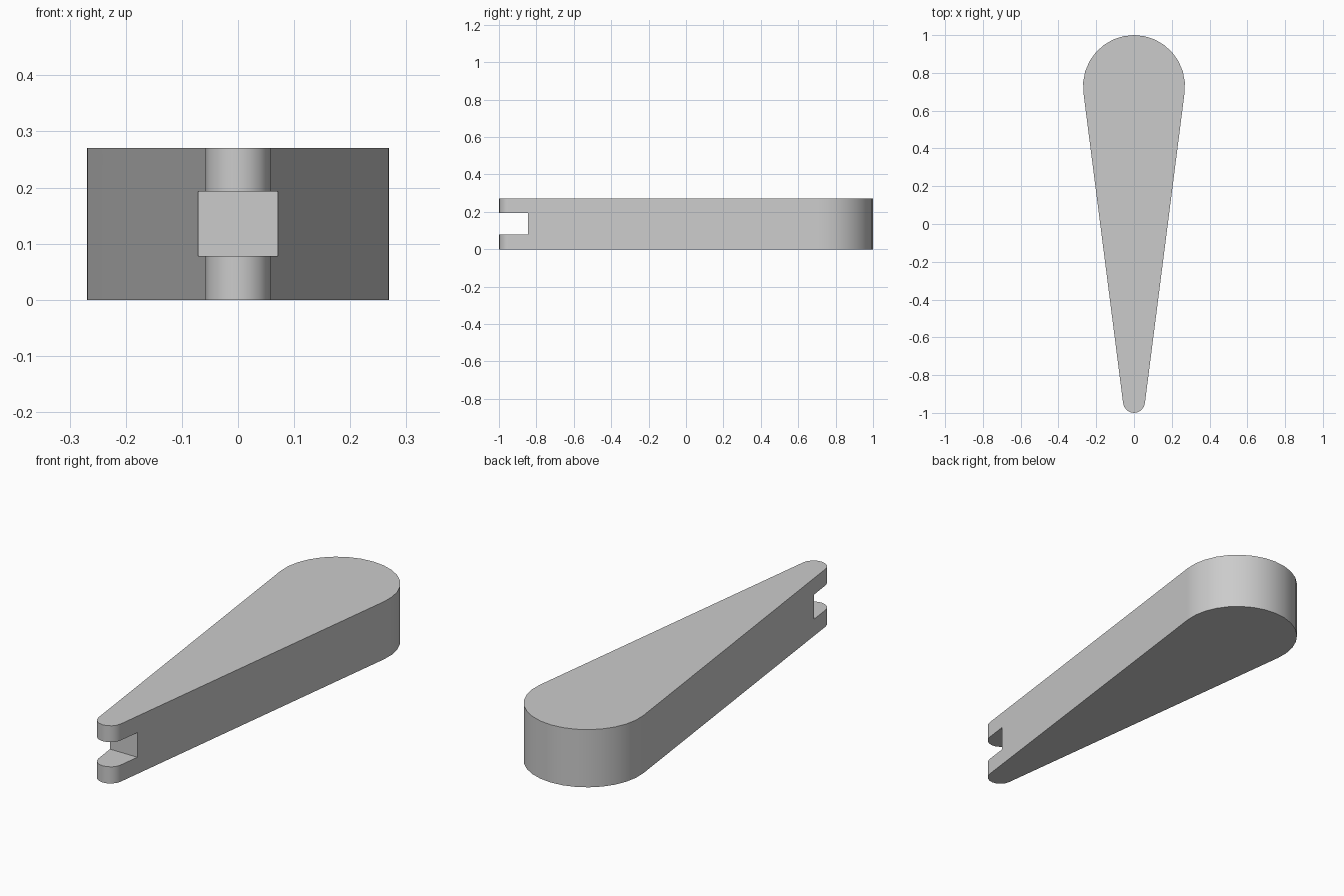
import bpy
import bmesh
from math import asin, cos, sin, pi

cube = bpy.data.objects.get("Cube")
if cube:
    bpy.data.objects.remove(cube, do_unlink=True)

HEIGHT = 0.27
BIG_R, TIP_R = 0.27, 0.058
BIG_Y, TIP_Y = 1 - BIG_R, TIP_R - 1
NOTCH_LOW, NOTCH_HIGH, NOTCH_BACK = 0.078, 0.193, -0.845

grey = bpy.data.materials.new("plain_grey")
grey.use_nodes = True
colour = (0.6, 0.6, 0.6, 1)
grey.diffuse_color = colour
grey.node_tree.nodes["Principled BSDF"].inputs["Base Color"].default_value = colour


def arc(radius, centre_y, start, end, steps):
    angles = [start + (end - start) * i / steps for i in range(steps + 1)]
    return [(radius * cos(a), centre_y + radius * sin(a)) for a in angles]


def add_object(name, bm):
    mesh = bpy.data.meshes.new(name)
    bm.to_mesh(mesh)
    bm.free()
    obj = bpy.data.objects.new(name, mesh)
    bpy.context.collection.objects.link(obj)
    mesh.materials.append(grey)
    return obj


# Tapered arm: two round ends joined by their common tangents
lean = asin((BIG_R - TIP_R) / (BIG_Y - TIP_Y))
outline = arc(BIG_R, BIG_Y, -lean, pi + lean, 16)
outline += arc(TIP_R, TIP_Y, pi + lean, 2 * pi - lean, 8)

bm = bmesh.new()
base = bm.faces.new([bm.verts.new((x, y, 0)) for x, y in outline])
top = bmesh.ops.extrude_face_region(bm, geom=[base], use_keep_orig=True)
bmesh.ops.translate(bm, vec=(0, 0, HEIGHT),
                    verts=[v for v in top["geom"] if isinstance(v, bmesh.types.BMVert)])
bmesh.ops.recalc_face_normals(bm, faces=bm.faces)
arm = add_object("tapered_arm", bm)

# Notch cutter for the forked tip
bm = bmesh.new()
bmesh.ops.create_cube(bm, size=1)
depth = 0.4
bmesh.ops.scale(bm, vec=(1, depth, NOTCH_HIGH - NOTCH_LOW), verts=bm.verts)
bmesh.ops.translate(bm, vec=(0, NOTCH_BACK - depth / 2, (NOTCH_LOW + NOTCH_HIGH) / 2),
                    verts=bm.verts)
cutter = add_object("notch_cutter", bm)
cutter.hide_render = True

bpy.ops.object.select_all(action="DESELECT")
arm.select_set(True)
bpy.context.view_layer.objects.active = arm
notch = arm.modifiers.new("notch", "BOOLEAN")
notch.operation = "DIFFERENCE"
notch.solver = "EXACT"
notch.object = cutter
bpy.ops.object.modifier_apply(modifier=notch.name)
bpy.data.objects.remove(cutter, do_unlink=True)

# Smooth round ends, with the long sides kept flat
bpy.ops.object.shade_smooth_by_angle(angle=pi / 6)
weighted = arm.modifiers.new("flat_sides", "WEIGHTED_NORMAL")
weighted.keep_sharp = True
